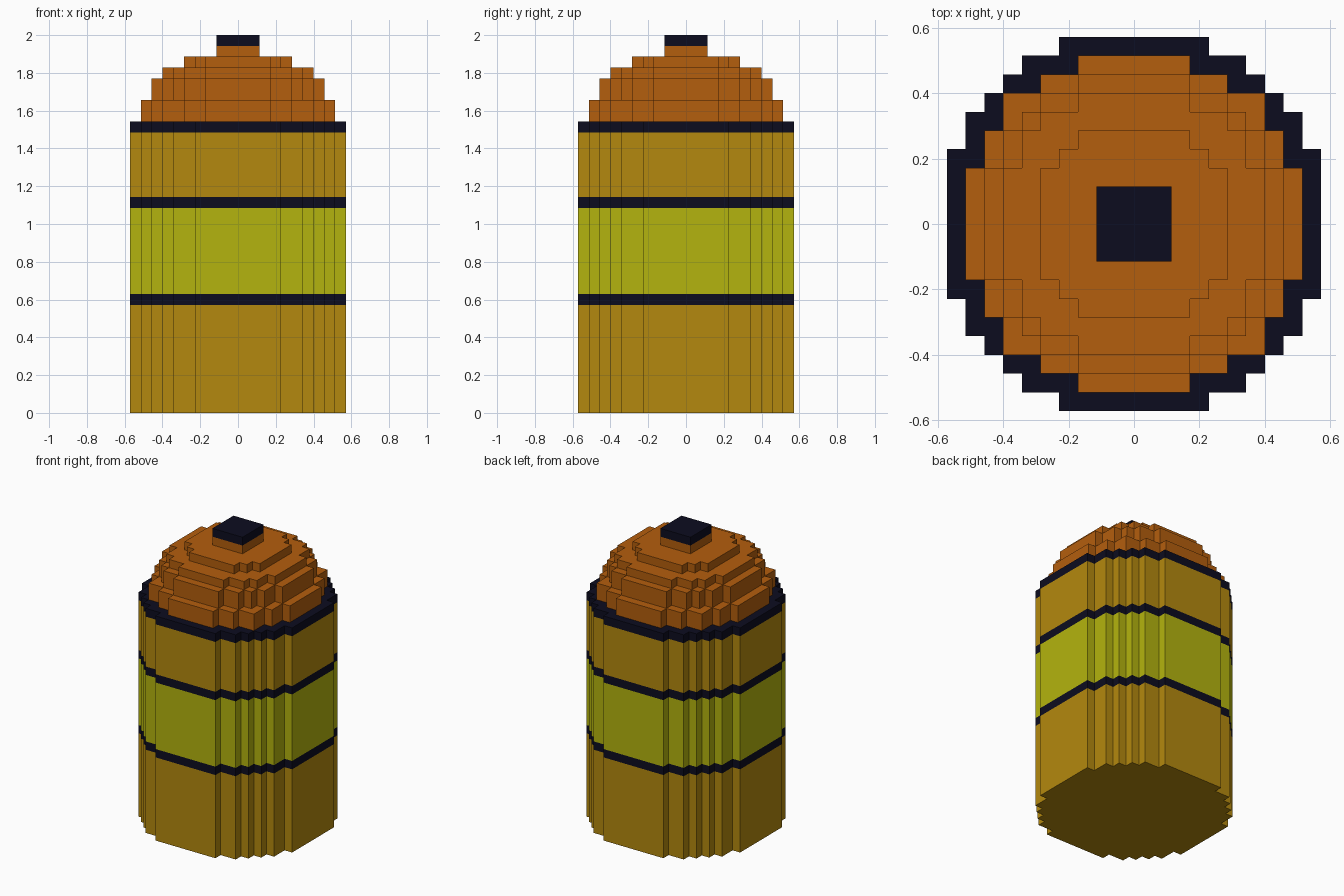
import bpy
import bmesh

if "Cube" in bpy.data.objects:
    bpy.data.objects.remove(bpy.data.objects["Cube"], do_unlink=True)

U = 2 / 35  # size of one block


def material(name, rgb):
    mat = bpy.data.materials.new(name)
    mat.use_nodes = True
    mat.diffuse_color = (*rgb, 1)
    mat.node_tree.nodes["Principled BSDF"].inputs["Base Color"].default_value = (*rgb, 1)
    return mat


GOLD = material("gold", (0.456, 0.250, 0.0044))
NAVY = material("dark navy", (0.0037, 0.0037, 0.0137))
YELLOW = material("yellow", (0.456, 0.456, 0.0044))
ORANGE = material("orange", (0.456, 0.112, 0.0040))


def outline(corners):
    """Stepped round outline from the outer corners of one quadrant."""
    quarter = []
    for i, (x, y) in enumerate(corners):
        if i:
            quarter.append((x, corners[i - 1][1]))
        quarter.append((x, y))
    points = []
    for _ in range(4):
        points += quarter
        quarter = [(-y, x) for x, y in quarter]
    return points


def tier(name, corners, heights, mats, bottom=False):
    """Stepped column with one band of colour between each pair of heights."""
    points = outline(corners)
    n = len(points)
    slots = list(dict.fromkeys(mats))
    bm = bmesh.new()
    rings = [[bm.verts.new((x * U, y * U, z * U)) for x, y in points] for z in heights]
    for low, high, mat in zip(rings, rings[1:], mats):
        for i in range(n):
            j = (i + 1) % n
            face = bm.faces.new((low[i], low[j], high[j], high[i]))
            face.material_index = slots.index(mat)
    bm.faces.new(rings[-1]).material_index = slots.index(mats[-1])
    if bottom:
        bm.faces.new(rings[0][::-1]).material_index = slots.index(mats[0])
    mesh = bpy.data.meshes.new(name)
    bm.to_mesh(mesh)
    bm.free()
    for mat in slots:
        mesh.materials.append(mat)
    obj = bpy.data.objects.new(name, mesh)
    bpy.context.collection.objects.link(obj)


# Banded body
tier("body", [(10, 4), (9, 6), (8, 7), (7, 8), (6, 9), (4, 10)],
     [0, 10, 11, 19, 20, 26, 27],
     [GOLD, NAVY, YELLOW, NAVY, GOLD, NAVY], bottom=True)

# Stepped dome
dome = [
    ([(9, 3), (8, 5), (7, 7), (5, 8), (3, 9)], 27, 29),
    ([(8, 3), (7, 5), (6, 6), (5, 7), (3, 8)], 29, 31),
    ([(7, 3), (6, 5), (5, 6), (3, 7)], 31, 32),
    ([(5, 3), (4, 4), (3, 5)], 32, 33),
]
for i, (corners, z0, z1) in enumerate(dome, 1):
    tier(f"dome_step_{i}", corners, [z0, z1], [ORANGE])

# Square tip with dark top
tier("tip", [(2, 2)], [33, 34, 35], [ORANGE, NAVY])
